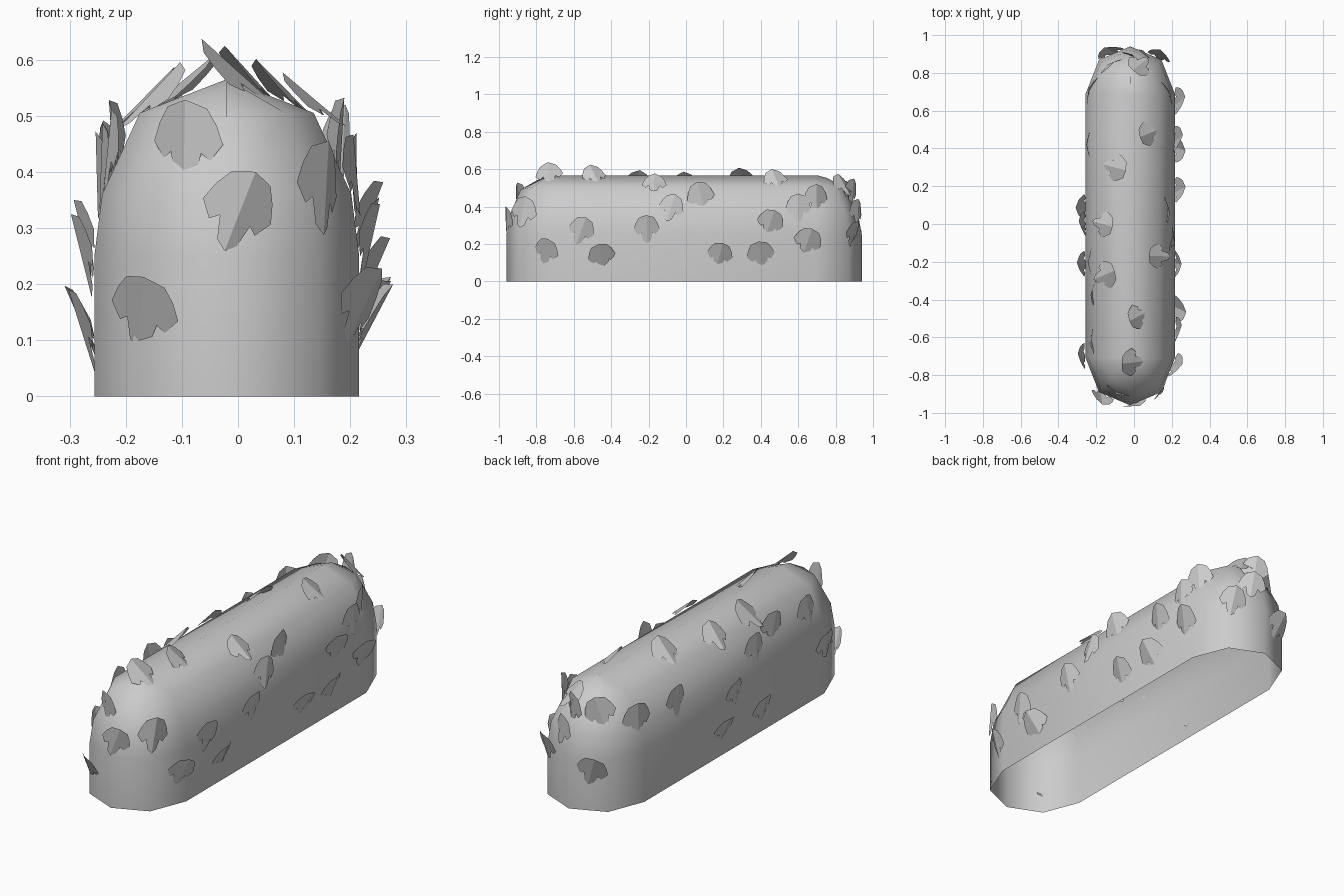
import bpy, bmesh, math, random
from mathutils import Vector, Matrix
from mathutils.bvhtree import BVHTree

random.seed(4)
cube = bpy.data.objects.get("Cube")
if cube:
    bpy.data.objects.remove(cube)

grey = bpy.data.materials.new("hedge_grey")
grey.use_nodes = True
colour = (0.6, 0.6, 0.6, 1)
grey.diffuse_color = colour
grey.node_tree.nodes["Principled BSDF"].inputs["Base Color"].default_value = colour


def finish(bm, name):
    mesh = bpy.data.meshes.new(name)
    bm.to_mesh(mesh)
    mesh.materials.append(grey)
    obj = bpy.data.objects.new(name, mesh)
    bpy.context.collection.objects.link(obj)
    return obj


# Hedge body: stacked rounded outlines, open underneath
CENTRE = Vector((-0.02, -0.01, 0))
# height, half width, corner x, corner y, half length, height of end point
LEVELS = [
    (0, 0.236, 0.165, 0.88, 0.95, 0),
    (0.25, 0.236, 0.165, 0.88, 0.95, 0.25),
    (0.36, 0.222, 0.155, 0.865, 0.93, 0.36),
    (0.505, 0.155, 0.105, 0.81, 0.875, 0.49),
    (0.565, 0, 0, 0.72, 0.765, 0.553),
]
bm = bmesh.new()
rings = []
for z, w, cx, cy, length, end_z in LEVELS:
    quarter = [(w, 0.7, z), (cx, cy, z)]
    half = quarter + [(0, length, end_z)] + [(-x, y, h) for x, y, h in reversed(quarter)]
    ring = half + [(-x, -y, h) for x, y, h in half]
    rings.append([bm.verts.new(CENTRE + Vector(p)) for p in ring])
for low, high in zip(rings, rings[1:]):
    for i in range(len(low)):
        j = (i + 1) % len(low)
        bm.faces.new((low[i], low[j], high[j], high[i]))
bmesh.ops.remove_doubles(bm, verts=bm.verts, dist=0.001)
bmesh.ops.recalc_face_normals(bm, faces=bm.faces)
for face in bm.faces:
    face.smooth = True
surface = BVHTree.FromBMesh(bm)
finish(bm, "hedge_body")
bm.free()

# Lobed leaf: half outline from stem to tip, folded along the middle
HALF_LEAF = [(0, 0.075), (0.04, 0.06), (0.058, 0.03), (0.07, -0.005),
             (0.047, -0.035), (0.031, -0.022), (0.02, -0.065), (0, -0.08)]


def add_leaf(bm, target, tilt):
    spot, normal, _, _ = surface.find_nearest(Vector(target))
    up = (Vector((0, 0, 1)) - normal * normal.z).normalized()
    side = up.cross(normal)
    frame = Matrix((side, up, normal)).transposed().to_4x4()
    place = (Matrix.Translation(spot + normal * 0.024) @ frame
             @ Matrix.Rotation(random.uniform(-0.4, 0.4), 4, "Z")
             @ Matrix.Rotation(tilt, 4, "X")
             @ Matrix.Scale(random.uniform(0.95, 1.1), 4))
    stem, *edge, tip = [Vector((x, y, -0.25 * x)) for x, y in HALF_LEAF]
    ends = [bm.verts.new(place @ p) for p in (stem, tip)]
    for sign in (1, -1):
        rim = [bm.verts.new(place @ Vector((sign * p.x, p.y, p.z))) for p in edge]
        loop = [ends[0]] + rim + [ends[1]]
        bm.faces.new(loop[::-1] if sign > 0 else loop)


# Leaf spots (along the hedge, height) on each long side
LEFT = [(-0.75, 0.16), (-0.56, 0.27), (-0.45, 0.13), (-0.21, 0.28), (-0.08, 0.4),
        (0.08, 0.47), (0.18, 0.14), (0.4, 0.14), (0.45, 0.31), (0.6, 0.4),
        (0.65, 0.21), (0.7, 0.46)]
RIGHT = [(0.72, 0.42), (0.42, 0.4), (0.09, 0.13), (0, 0.28), (-0.21, 0.12),
         (-0.2, 0.42), (-0.36, 0.47), (-0.62, 0.45), (-0.7, 0.25)]
# Leaf spots on the roof and the rounded ends
OTHER = [(0.08, 0.48, 0.55), (-0.1, 0.3, 0.55), (-0.16, 0, 0.52), (0.13, -0.17, 0.52),
         (-0.15, -0.27, 0.52), (0.02, -0.49, 0.57), (-0.01, -0.73, 0.57),
         (-0.13, 0.86, 0.47), (0, 0.9, 0.48), (0.03, 0.84, 0.5), (0.13, 0.88, 0.25),
         (-0.12, 0.9, 0.2), (0.04, 0.93, 0.37), (-0.1, -0.9, 0.46), (0, -0.95, 0.33),
         (-0.16, -0.89, 0.15), (0.15, -0.87, 0.37)]
bm = bmesh.new()
spots = [(0.22, y, z) for y, z in LEFT] + [(-0.26, y, z) for y, z in RIGHT] + OTHER
for spot in spots:
    add_leaf(bm, spot, math.radians(random.uniform(17, 28)))
finish(bm, "leaves")
bm.free()
